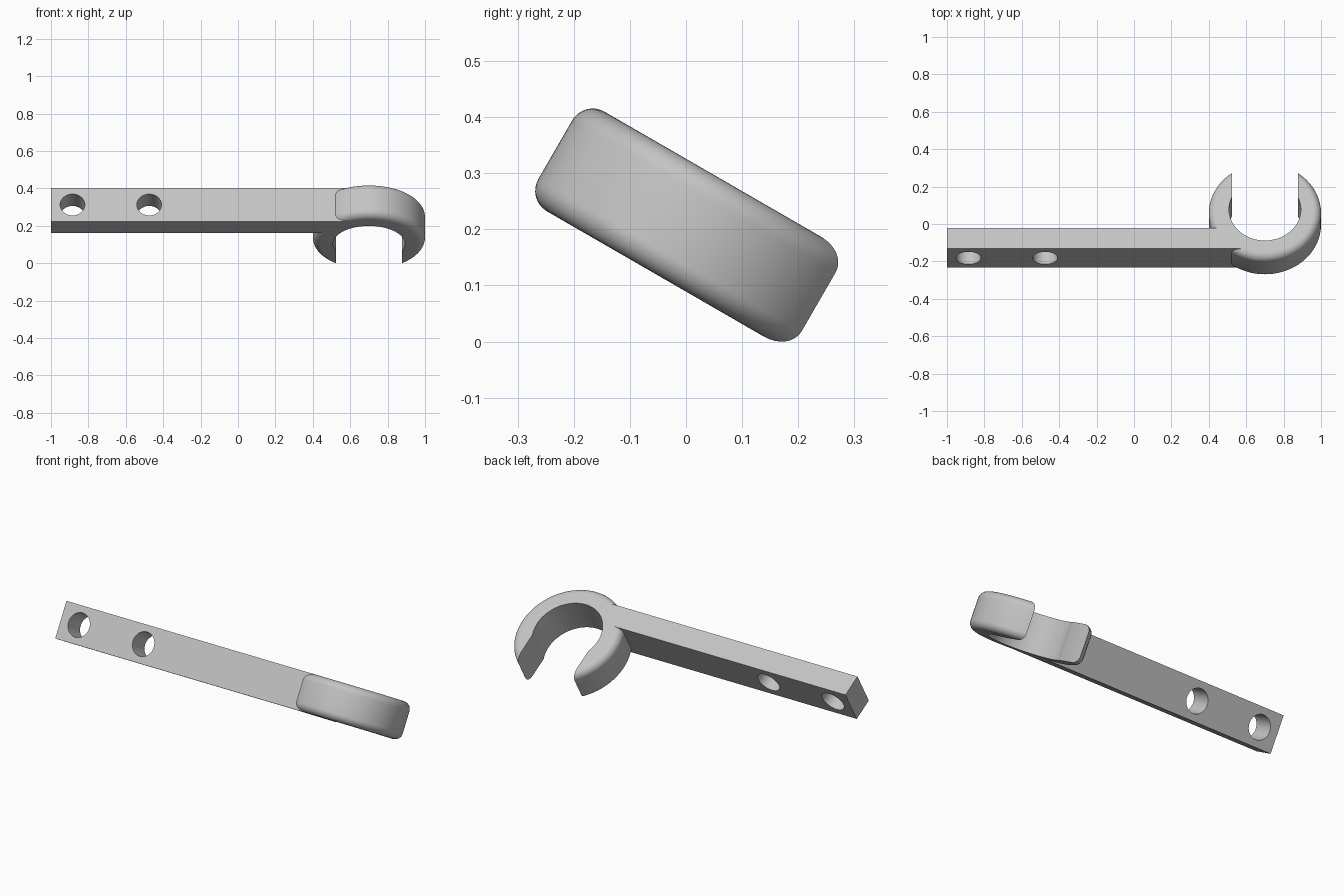
import bpy
import bmesh
from math import cos, sin, pi, radians
from mathutils import Matrix, Vector

if "Cube" in bpy.data.objects:
    bpy.data.objects.remove(bpy.data.objects["Cube"])

THICK = 0.205                     # depth of the whole bracket
RING = Vector((0.70, 0.031, 0))   # clip centre
R_OUT, R_IN, FILLET = 0.30, 0.192, 0.042
SLOT = 0.354                      # mouth width
BAR_LOW, BAR_HIGH = -0.21, -0.083
SEGMENTS = 96

grey = bpy.data.materials.new("plain grey")
grey.use_nodes = True
colour = (0.55, 0.55, 0.55, 1)
grey.diffuse_color = colour
grey.node_tree.nodes["Principled BSDF"].inputs["Base Color"].default_value = colour


def make_object(name, bm):
    bmesh.ops.recalc_face_normals(bm, faces=bm.faces)
    mesh = bpy.data.meshes.new(name)
    bm.to_mesh(mesh)
    bm.free()
    mesh.materials.append(grey)
    obj = bpy.data.objects.new(name, mesh)
    bpy.context.collection.objects.link(obj)
    return obj


def box(name, low, high):
    bm = bmesh.new()
    size = Vector(high) - Vector(low)
    centre = (Vector(high) + Vector(low)) / 2
    bmesh.ops.create_cube(bm, size=1, matrix=Matrix.Translation(centre) @ Matrix.Diagonal((*size, 1)))
    return make_object(name, bm)


def cylinder(name, radius, depth, centre, turn=0):
    bm = bmesh.new()
    bmesh.ops.create_cone(bm, cap_ends=True, segments=SEGMENTS, radius1=radius, radius2=radius, depth=depth,
                          matrix=Matrix.Translation(centre) @ Matrix.Rotation(turn, 4, "X"))
    return make_object(name, bm)


def combine(target, tool, operation):
    mod = target.modifiers.new(operation.lower(), "BOOLEAN")
    mod.operation, mod.solver, mod.object = operation, "EXACT", tool
    bpy.context.view_layer.objects.active = target
    bpy.ops.object.modifier_apply(modifier=mod.name)
    bpy.data.objects.remove(tool)


def rounded_disc(name):
    # Stack of circles following a quarter-round at each rim
    half = THICK / 2
    arc = [i * pi / 16 for i in range(9)]
    upper = [(R_OUT - FILLET * (1 - cos(a)), half - FILLET * (1 - sin(a))) for a in arc]
    profile = [(r, -z) for r, z in reversed(upper)] + upper
    bm = bmesh.new()
    loops = [[bm.verts.new(RING + Vector((r * cos(t), r * sin(t), z)))
              for t in (2 * pi * i / SEGMENTS for i in range(SEGMENTS))] for r, z in profile]
    for a, b in zip(loops, loops[1:]):
        for i in range(SEGMENTS):
            j = (i + 1) % SEGMENTS
            bm.faces.new((a[i], a[j], b[j], b[i]))
    bm.faces.new(loops[0])
    bm.faces.new(loops[-1])
    return make_object(name, bm)


# Straight mounting arm joined to the rounded clip
bracket = rounded_disc("clip_bracket")
arm = box("arm", (-1, BAR_LOW, -THICK / 2), (0.61, BAR_HIGH, THICK / 2))
combine(bracket, arm, "UNION")

# Clip bore and parallel-sided mouth
combine(bracket, cylinder("bore", R_IN, 1, RING), "DIFFERENCE")
mouth = box("mouth", (RING.x - SLOT / 2, RING.y, -0.5), (RING.x + SLOT / 2, 0.6, 0.5))
combine(bracket, mouth, "DIFFERENCE")

# Screw holes through the arm
for x in (-0.885, -0.475):
    hole = cylinder("screw_hole", 0.066, 0.5, (x, (BAR_LOW + BAR_HIGH) / 2, 0), pi / 2)
    combine(bracket, hole, "DIFFERENCE")

# Tilt the finished part and set it on the ground
bracket.data.transform(Matrix.Rotation(radians(-30), 4, "X"))
lowest = min(v.co.z for v in bracket.data.vertices)
bracket.data.transform(Matrix.Translation((0, 0, -lowest)))

bpy.ops.object.select_all(action="DESELECT")
bracket.select_set(True)
bpy.context.view_layer.objects.active = bracket
bpy.ops.object.shade_smooth_by_angle(angle=radians(30))
